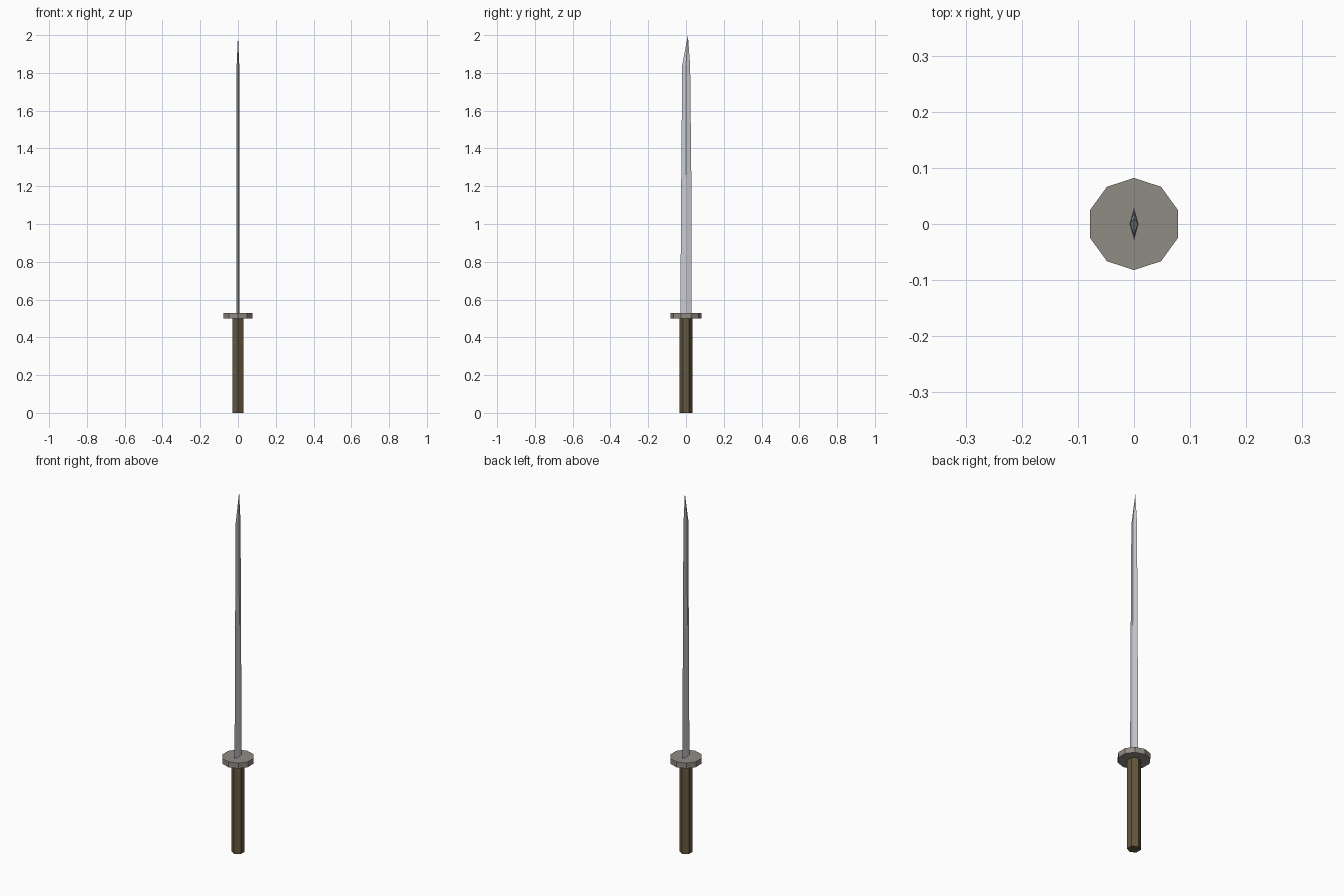
import bpy
import bmesh
from math import pi

cube = bpy.data.objects.get("Cube")
if cube:
    bpy.data.objects.remove(cube, do_unlink=True)


def material(name, color, metallic=0.0):
    mat = bpy.data.materials.new(name)
    mat.use_nodes = True
    mat.diffuse_color = (*color, 1)
    shader = mat.node_tree.nodes["Principled BSDF"]
    shader.inputs["Base Color"].default_value = (*color, 1)
    shader.inputs["Metallic"].default_value = metallic
    return mat


def prism(name, sides, radius, bottom, top, mat):
    """Flat-sided upright prism with a corner pointing along y."""
    bpy.ops.mesh.primitive_cylinder_add(
        vertices=sides, radius=radius, depth=top - bottom,
        location=(0, 0, (bottom + top) / 2))
    obj = bpy.context.object
    obj.name = name
    obj.data.materials.append(mat)
    return obj


steel = material("steel", (0.58, 0.60, 0.65))
iron = material("iron", (0.28, 0.26, 0.23))
wood = material("wood", (0.13, 0.095, 0.05))

# Hexagonal grip and ten-sided guard
prism("handle", 6, 0.034, 0, 0.505, wood)
prism("guard", 10, 0.082, 0.5, 0.53, iron)

# Blade: diamond sections (z, front edge y, back edge y, half thickness)
sections = [
    (0.51, -0.03, 0.03, 0.008),
    (1.26, -0.025, 0.028, 0.008),
    (1.84, -0.02, 0.022, 0.007),
]
bm = bmesh.new()
rings = []
for z, front, back, half in sections:
    corners = [(0, front), (half, 0), (0, back), (-half, 0)]
    rings.append([bm.verts.new((x, y, z)) for x, y in corners])
tip = bm.verts.new((0, 0.01, 2))
bm.faces.new(rings[0])
for i in range(4):
    j = (i + 1) % 4
    for low, high in zip(rings, rings[1:]):
        bm.faces.new((low[i], low[j], high[j], high[i]))
    bm.faces.new((rings[-1][i], rings[-1][j], tip))
bmesh.ops.recalc_face_normals(bm, faces=bm.faces)

mesh = bpy.data.meshes.new("blade")
bm.to_mesh(mesh)
bm.free()
mesh.materials.append(steel)
blade = bpy.data.objects.new("blade", mesh)
bpy.context.collection.objects.link(blade)
